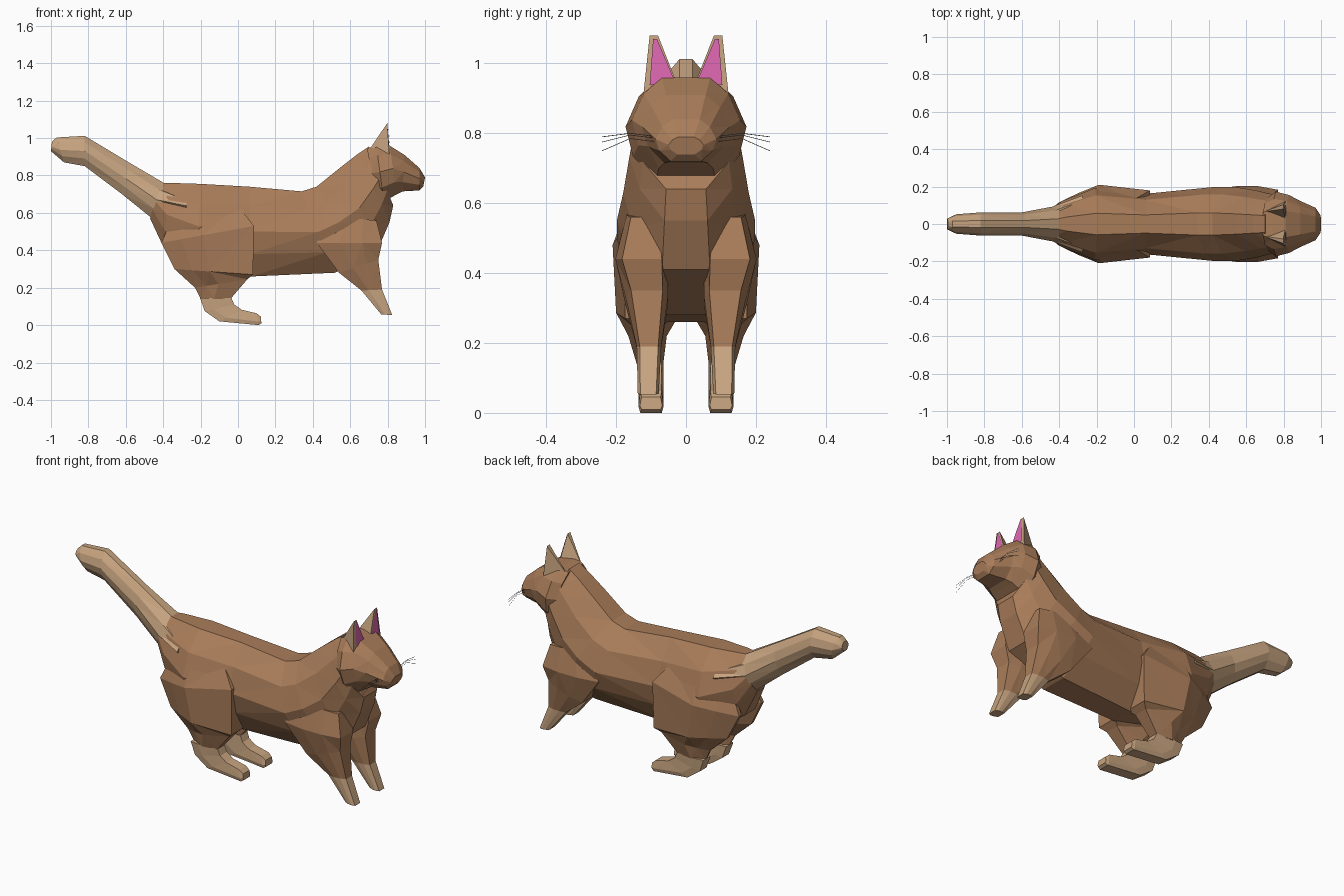
import bpy, bmesh


def material(name, rgb):
    m = bpy.data.materials.new(name)
    m.diffuse_color = (*rgb, 1)
    return m


BROWN = material("brown fur", (0.40, 0.205, 0.102))
TAN = material("tan fur", (0.57, 0.37, 0.215))
PINK = material("pink inner ear", (0.72, 0.135, 0.44))
GREY = material("whisker grey", (0.18, 0.16, 0.15))


def finish(name, bm, mats, mirror=False):
    me = bpy.data.meshes.new(name)
    bm.to_mesh(me)
    bm.free()
    for m in mats:
        me.materials.append(m)
    ob = bpy.data.objects.new(name, me)
    bpy.context.collection.objects.link(ob)
    if mirror:
        mod = ob.modifiers.new("mirror", 'MIRROR')
        mod.use_axis = (False, True, False)
        mod.use_mirror_merge = False
    return ob


def loft(name, rings, profile, mats, y0s=None, sock_z=None, mirror=False):
    """Each ring runs from side-view point A to B with half width w in y.
    The profile lists (fraction from A to B, fraction of w)."""
    bm = bmesh.new()
    loops = []
    for k, (ax, az, bx, bz, w) in enumerate(rings):
        y0 = y0s[k] if y0s else 0
        pts = [(t, f) for t, f in profile] + [(t, -f) for t, f in reversed(profile)]
        loops.append([bm.verts.new((ax + (bx - ax) * t, y0 + w * f, az + (bz - az) * t))
                      for t, f in pts])
    n = len(loops[0])
    for a, b in zip(loops, loops[1:]):
        for i in range(n):
            j = (i + 1) % n
            bm.faces.new((a[i], a[j], b[j], b[i]))
    bm.faces.new(loops[0])
    bm.faces.new(loops[-1])
    bmesh.ops.recalc_face_normals(bm, faces=bm.faces)
    bmesh.ops.triangulate(bm, faces=bm.faces)
    if sock_z is not None:
        for f in bm.faces:
            if max(v.co.z for v in f.verts) < sock_z:
                f.material_index = 1
    return finish(name, bm, mats, mirror)


BODY = [(0, 0.38), (0.25, 0.82), (0.5, 1), (0.78, 0.8), (1, 0.3)]
HEAD = [(0, 0.5), (0.25, 0.88), (0.53, 1), (0.82, 0.78), (1, 0.45)]
LEG = [(0, 0.75), (0.35, 1), (0.7, 1), (1, 0.75)]
THIGH = [(0, 0.1), (0.22, 0.58), (0.45, 1), (1, 0.72)]
PAW = [(0, 0.85), (0.3, 1), (1, 0.85)]

# torso with hips, chest and neck
loft("torso", [
    (-0.47, 0.57, -0.42, 0.76, 0.085),
    (-0.40, 0.42, -0.36, 0.76, 0.125),
    (-0.22, 0.30, -0.20, 0.755, 0.192),
    (0.07, 0.26, 0.06, 0.74, 0.162),
    (0.52, 0.28, 0.34, 0.715, 0.198),
    (0.66, 0.36, 0.42, 0.74, 0.198),
    (0.75, 0.41, 0.55, 0.845, 0.18),
    (0.81, 0.55, 0.64, 0.915, 0.162),
    (0.83, 0.64, 0.70, 0.955, 0.15),
], BODY, [BROWN])

# head and muzzle
loft("head", [
    (0.74, 0.66, 0.69, 0.945, 0.14),
    (0.78, 0.66, 0.74, 0.96, 0.173),
    (0.85, 0.70, 0.81, 0.96, 0.155),
    (0.88, 0.715, 0.89, 0.91, 0.125),
    (0.97, 0.72, 0.97, 0.84, 0.087),
    (0.99, 0.74, 1.0, 0.79, 0.05),
], HEAD, [BROWN])

# tail, with a wedge running into the rump
loft("tail", [
    (-0.275, 0.59, -0.275, 0.685, 0.153),
    (-0.465, 0.575, -0.405, 0.765, 0.093),
    (-0.62, 0.70, -0.58, 0.868, 0.062),
    (-0.82, 0.85, -0.82, 1.012, 0.062),
    (-0.93, 0.87, -0.97, 1.003, 0.052),
    (-1.0, 0.93, -0.995, 0.98, 0.03),
], BODY, [TAN])

# front legs with pale socks
loft("front_legs", [
    (0.50, 0.58, 0.74, 0.56, 0.05),
    (0.42, 0.44, 0.77, 0.44, 0.076),
    (0.54, 0.28, 0.75, 0.35, 0.06),
    (0.66, 0.185, 0.77, 0.19, 0.035),
    (0.765, 0.058, 0.825, 0.053, 0.03),
], LEG, [BROWN, TAN], [0.12, 0.126, 0.112, 0.106, 0.108], 0.2, True)

# hind thighs
loft("hind_thighs", [
    (-0.32, 0.64, 0.0, 0.64, 0.07),
    (-0.41, 0.44, 0.085, 0.53, 0.11),
    (-0.34, 0.30, 0.08, 0.27, 0.092),
    (-0.23, 0.20, 0.05, 0.245, 0.055),
    (-0.20, 0.14, -0.04, 0.14, 0.038),
], THIGH, [BROWN], [0.08, 0.10, 0.108, 0.11, 0.103], mirror=True)

# pale hind socks and long feet
loft("hind_paws", [
    (-0.203, 0.145, -0.035, 0.145, 0.037),
    (-0.178, 0.075, -0.02, 0.11, 0.036),
    (-0.10, 0.02, 0.02, 0.082, 0.036),
    (0.11, 0.0, 0.10, 0.063, 0.036),
    (0.125, 0.01, 0.122, 0.045, 0.032),
], PAW, [TAN], [0.102, 0.1, 0.1, 0.1, 0.1], mirror=True)

# ears
bm = bmesh.new()
o, i, b, ti, to = [bm.verts.new(p) for p in (
    (0.81, 0.123, 0.90), (0.81, 0.025, 0.94), (0.69, 0.065, 0.92),
    (0.798, 0.08, 1.08), (0.798, 0.104, 1.08))]
for f in ((o, i, ti, to), (i, b, ti), (b, o, to), (b, to, ti), (o, b, i)):
    bm.faces.new(f)
bmesh.ops.recalc_face_normals(bm, faces=bm.faces)
finish("ears", bm, [TAN], True)

# pink inner ear plates
bm = bmesh.new()
bm.faces.new([bm.verts.new(p) for p in (
    (0.814, 0.104, 0.938), (0.814, 0.032, 0.95), (0.804, 0.083, 1.07), (0.804, 0.094, 1.07))])
for f in bm.faces:
    f.normal_update()
    if f.normal.x < 0:
        f.normal_flip()
finish("inner_ears", bm, [PINK], True)

# whiskers as thin bent ribbons
bm = bmesh.new()
for z0, z1 in ((0.795, 0.775), (0.785, 0.75), (0.80, 0.79)):
    path = [(0.08, z0 - 0.01), (0.16, z0), (0.24, z1)]
    rows = [[bm.verts.new((0.945, y, z + d)) for d in (-0.001, 0.001)] for y, z in path]
    for p, q in zip(rows, rows[1:]):
        bm.faces.new((p[0], q[0], q[1], p[1]))
finish("whiskers", bm, [GREY], True)
